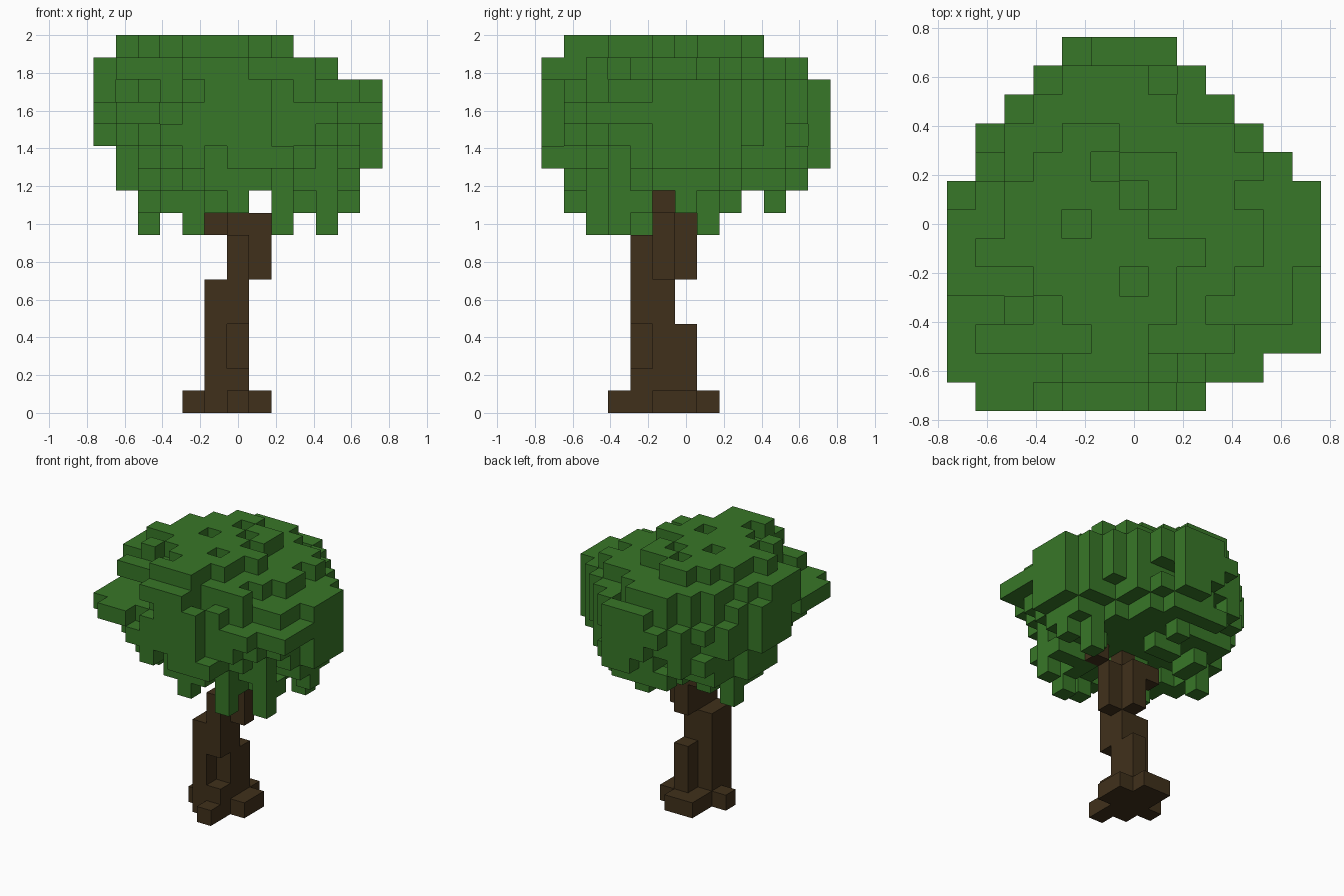
import bpy
import bmesh
import random
from mathutils import Vector

if "Cube" in bpy.data.objects:
    bpy.data.objects.remove(bpy.data.objects["Cube"], do_unlink=True)

random.seed(11)
CELL = 2 / 17
HALF = 6.5


def material(name, rgb):
    mat = bpy.data.materials.new(name)
    mat.use_nodes = True
    mat.diffuse_color = (*rgb, 1)
    mat.node_tree.nodes["Principled BSDF"].inputs["Base Color"].default_value = (*rgb, 1)
    return mat


def box(x0, x1, y0, y1, z0, z1):
    """Cells of a block, both ends included."""
    return {(x, y, z) for x in range(x0, x1 + 1)
            for y in range(y0, y1 + 1) for z in range(z0, z1 + 1)}


def build(name, cells, solid, mat):
    """Mesh of the outer cell faces only."""
    bm = bmesh.new()
    for cell in sorted(cells):
        for axis in range(3):
            for side in (0, 1):
                beside = list(cell)
                beside[axis] += 2 * side - 1
                if tuple(beside) in solid:
                    continue
                u, v = (axis + 1) % 3, (axis + 2) % 3
                corners = []
                for du, dv in ((0, 0), (1, 0), (1, 1), (0, 1)):
                    p = list(cell)
                    p[axis] += side
                    p[u] += du
                    p[v] += dv
                    corners.append(bm.verts.new(
                        (Vector(p) - Vector((HALF, HALF, 0))) * CELL))
                bm.faces.new(corners if side else corners[::-1])
    bmesh.ops.remove_doubles(bm, verts=bm.verts, dist=CELL / 100)
    mesh = bpy.data.meshes.new(name)
    bm.to_mesh(mesh)
    bm.free()
    mesh.materials.append(mat)
    obj = bpy.data.objects.new(name, mesh)
    bpy.context.collection.objects.link(obj)
    return obj


# Root flare: stepped cross on the ground
roots = (box(6, 6, 3, 3, 0, 0) | box(5, 6, 4, 7, 0, 0)
         | box(4, 7, 5, 5, 0, 0) | box(7, 7, 6, 6, 0, 0))

# Trunk: lower stem with a notch and a buttress, then a shifted upper stem
trunk = box(5, 6, 4, 5, 1, 5) - box(6, 6, 4, 4, 2, 3)
trunk |= box(6, 6, 6, 6, 1, 3)
trunk |= box(6, 6, 4, 4, 6, 7) | box(6, 6, 5, 6, 6, 8) | box(7, 7, 5, 5, 6, 8)

# Branches that reach into the crown
branches = box(5, 5, 6, 6, 8, 8) | box(8, 8, 5, 5, 9, 9) | box(6, 6, 5, 5, 9, 9)

# Crown outline from above: x span of each row, front to back
plan = [(1, 8), (0, 10), (0, 12), (0, 12), (0, 12), (0, 12), (0, 12),
        (0, 12), (1, 11), (1, 10), (2, 9), (3, 8), (4, 7)]

# Crown layers: height -> x span, y span, radius of the solid core
layers = {9: (2, 11, 1, 10, 0.3), 10: (1, 11, 1, 11, 0.62),
          11: (1, 12, 0, 12, 0.7), 12: (0, 12, 0, 12, 0.78),
          13: (0, 12, 0, 12, 0.86), 14: (0, 12, 0, 12, 0.74),
          15: (0, 10, 0, 11, 0.74), 16: (1, 8, 1, 9, 0.5)}

crown = set()
for z, (x0, x1, y0, y1, core) in layers.items():
    for x, y, _ in sorted(box(x0, x1, y0, y1, z, z)):
        if not plan[y][0] <= x <= plan[y][1]:
            continue
        rx = (2 * x - x0 - x1) / (x1 - x0 + 1)
        ry = (2 * y - y0 - y1) / (y1 - y0 + 1)
        radius = (rx * rx + ry * ry) ** 0.5
        # Solid core, then ragged leaves thinning outwards
        ragged = core + (1.05 - core) * random.random() ** 1.3
        tip = ((x in (x0, x1) and abs(ry) < 0.2)
               or (y in (y0, y1) and abs(rx) < 0.2))
        if radius < ragged or tip:
            crown.add((x, y, z))

# Corners of the outline reach out at the widest height
for y, (x0, x1) in enumerate(plan):
    for x in range(x0, x1 + 1):
        if not any((x, y, z) in crown for z in layers):
            crown.add((x, y, 13))

# Pits in the top and gaps around the branches
for x, y in ((3, 3), (4, 6), (6, 4), (6, 7)):
    crown.discard((x, y, 16))
crown -= box(7, 7, 0, 12, 9, 9) | box(0, 12, 9, 9, 9, 9)
crown -= box(9, 12, 5, 5, 9, 9) | box(5, 8, 6, 7, 9, 9)

# Hanging leaf clumps under the crown
for x, y in ((2, 7), (4, 4), (8, 2), (10, 3), (10, 7)):
    crown |= box(x, x, y, y, 8, 10)

wood = roots | trunk | branches
crown -= wood


# Drop loose cells that touch nothing else
def touches(c):
    x, y, z = c
    return any(n in crown for n in ((x + 1, y, z), (x - 1, y, z), (x, y + 1, z),
                                    (x, y - 1, z), (x, y, z + 1), (x, y, z - 1)))


crown = {c for c in crown if touches(c)}

bark = material("bark brown", (0.051, 0.030, 0.011))
leaf = material("leaf green", (0.039, 0.184, 0.021))
solid = wood | crown
build("roots", roots, solid, bark)
build("trunk", trunk, solid, bark)
build("branches", branches, solid, bark)
build("crown", crown, solid, leaf)
